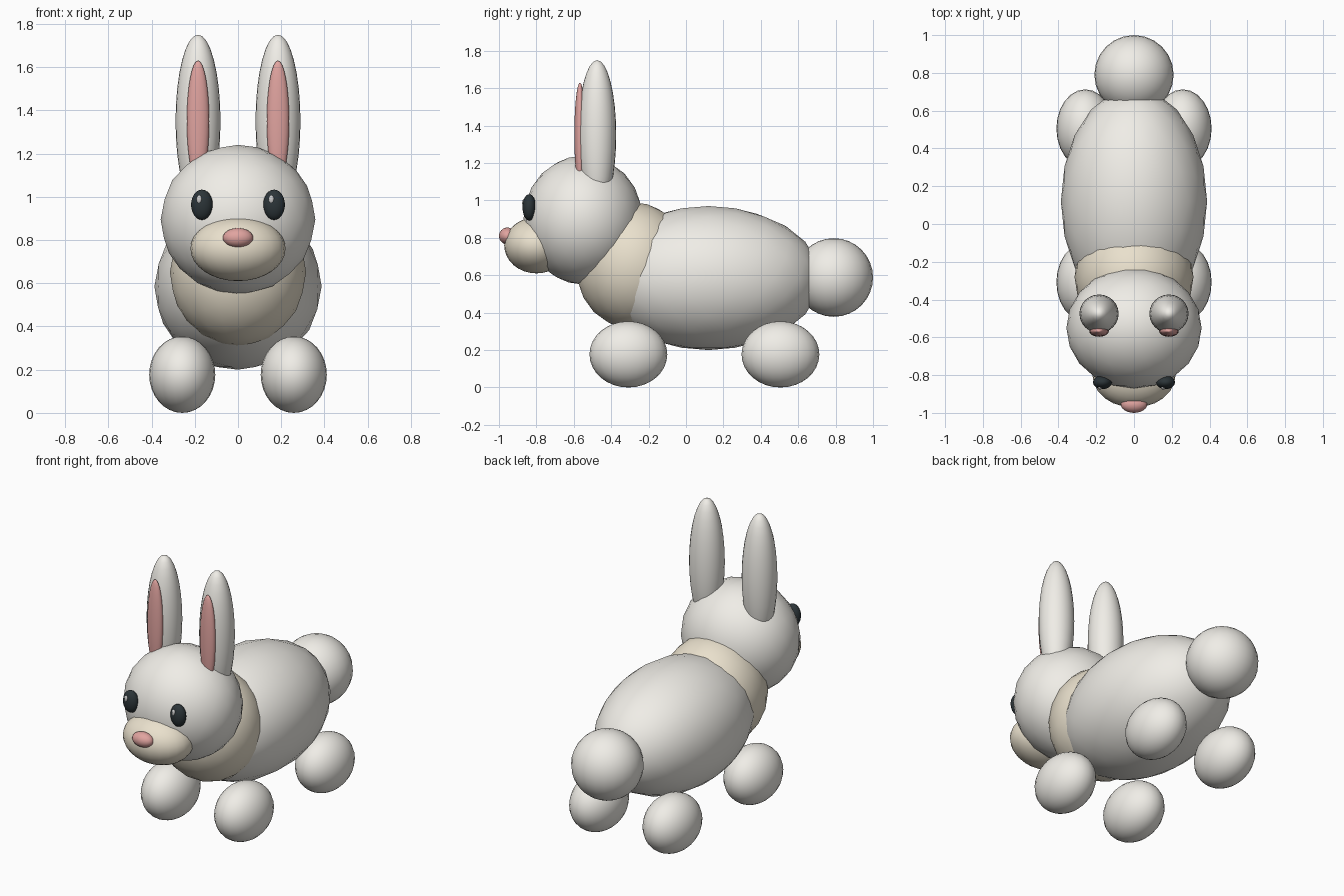
import bpy
import bmesh
from mathutils import Matrix

if "Cube" in bpy.data.objects:
    bpy.data.objects.remove(bpy.data.objects["Cube"])


def material(name, rgb):
    m = bpy.data.materials.new(name)
    m.diffuse_color = (*rgb, 1)
    m.use_nodes = True
    m.node_tree.nodes["Principled BSDF"].inputs["Base Color"].default_value = m.diffuse_color
    return m


WHITE = material("white fur", (0.87, 0.85, 0.80))
CREAM = material("cream fur", (0.82, 0.75, 0.61))
PINK = material("pink", (0.75, 0.37, 0.35))
DARK = material("eye black", (0.025, 0.035, 0.04))
SHINE = material("eye shine", (0.95, 0.95, 0.95))


def ellipsoid(name, centre, radii, mat, ico=False, segments=24, rings=16):
    """Smooth ellipsoid: coarse icosphere or finer UV sphere."""
    bm = bmesh.new()
    if ico:
        bmesh.ops.create_icosphere(bm, subdivisions=3, radius=1)
    else:
        bmesh.ops.create_uvsphere(bm, u_segments=segments, v_segments=rings, radius=1)
    bm.transform(Matrix.Diagonal((*radii, 1)))
    for f in bm.faces:
        f.smooth = True
    mesh = bpy.data.meshes.new(name)
    bm.to_mesh(mesh)
    bm.free()
    mesh.materials.append(mat)
    obj = bpy.data.objects.new(name, mesh)
    obj.location = centre
    bpy.context.collection.objects.link(obj)
    return obj


# torso, chest, head and tail
ellipsoid("body", (0, 0.12, 0.585), (0.387, 0.60, 0.385), WHITE, ico=True)
ellipsoid("chest", (0, -0.28, 0.65), (0.315, 0.31, 0.34), CREAM, ico=True)
ellipsoid("head", (0, -0.55, 0.895), (0.358, 0.32, 0.345), WHITE, ico=True)
ellipsoid("tail", (0, 0.79, 0.588), (0.21, 0.21, 0.21), WHITE)

# face
ellipsoid("muzzle", (0, -0.80, 0.76), (0.22, 0.172, 0.15), CREAM)
ellipsoid("nose", (0, -0.955, 0.81), (0.07, 0.045, 0.045), PINK)

# paired parts
for side, s in (("left", 1), ("right", -1)):
    ellipsoid(f"{side}_ear", (s * 0.185, -0.475, 1.35), (0.104, 0.102, 0.40), WHITE)
    ellipsoid(f"{side}_inner_ear", (s * 0.185, -0.567, 1.35), (0.052, 0.03, 0.28), PINK)
    ellipsoid(f"{side}_eye", (s * 0.167, -0.838, 0.963), (0.05, 0.036, 0.07), DARK)
    ellipsoid(f"{side}_eye_shine", (s * 0.167 - 0.012, -0.866, 0.987),
              (0.013, 0.01, 0.02), SHINE, segments=12, rings=8)
    for end, y in (("front", -0.308), ("back", 0.505)):
        ellipsoid(f"{end}_{side}_paw", (s * 0.258, y, 0.177), (0.153, 0.208, 0.177), WHITE)
